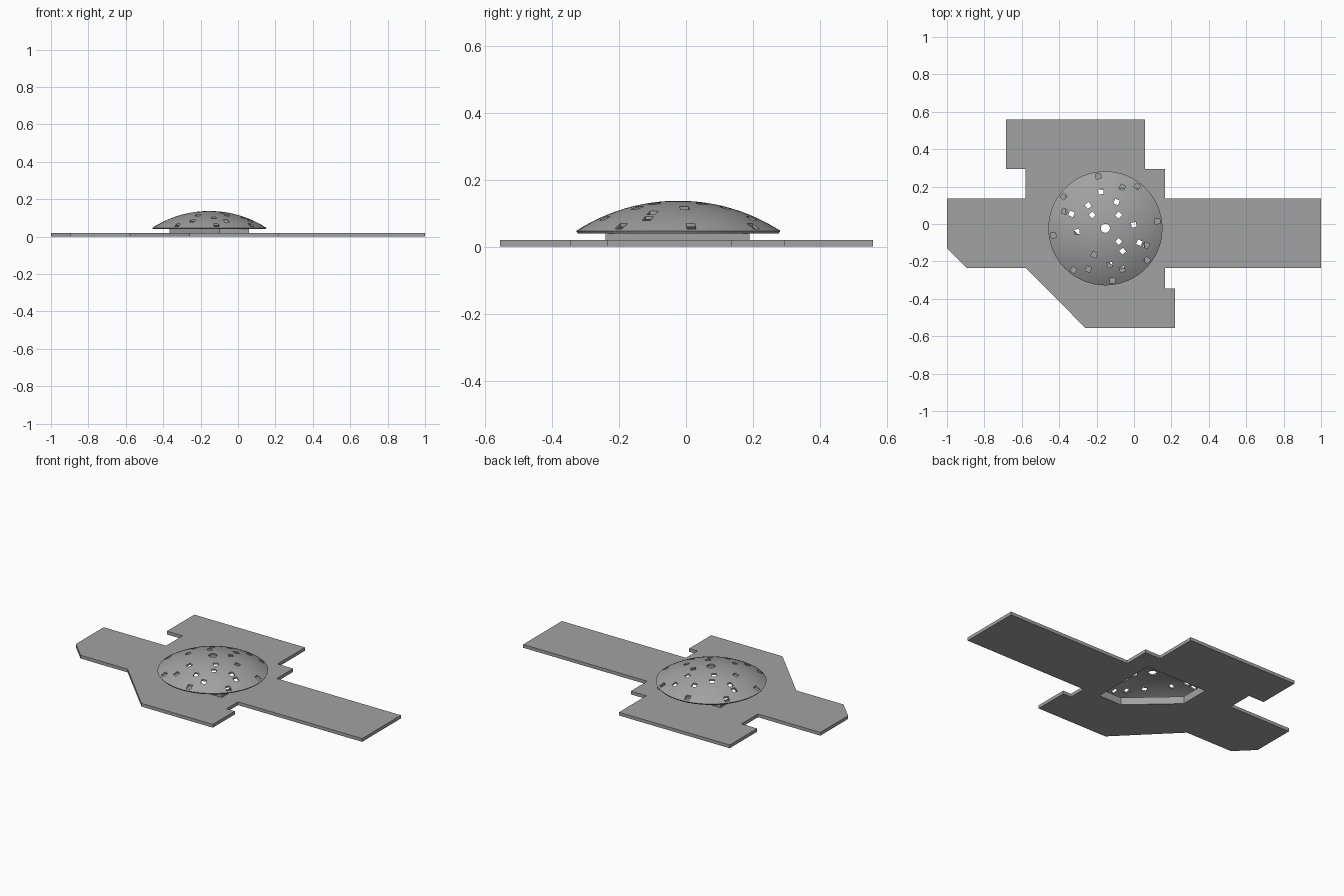
import bpy, bmesh, math
from mathutils import Matrix, Vector

cube = bpy.data.objects.get("Cube")
if cube:
    bpy.data.objects.remove(cube, do_unlink=True)

grey = bpy.data.materials.new("stone_grey")
grey.use_nodes = True
colour = (0.36, 0.36, 0.36, 1)
grey.diffuse_color = colour
grey.node_tree.nodes["Principled BSDF"].inputs["Base Color"].default_value = colour

CX, CY = -0.153, -0.023   # dome axis
RIM_R, RIM_Z, TOP_Z = 0.305, 0.047, 0.137
SPHERE_R = (RIM_R ** 2 + (TOP_Z - RIM_Z) ** 2) / (2 * (TOP_Z - RIM_Z))


def finish(name, bm):
    bmesh.ops.recalc_face_normals(bm, faces=bm.faces)
    mesh = bpy.data.meshes.new(name)
    bm.to_mesh(mesh)
    bm.free()
    mesh.materials.append(grey)
    obj = bpy.data.objects.new(name, mesh)
    bpy.context.collection.objects.link(obj)
    return obj


def prism(name, outline, z0, z1):
    bm = bmesh.new()
    face = bm.faces.new([bm.verts.new((x, y, z0)) for x, y in outline])
    up = bmesh.ops.extrude_face_region(bm, geom=[face])["geom"]
    verts = [v for v in up if isinstance(v, bmesh.types.BMVert)]
    bmesh.ops.translate(bm, verts=verts, vec=(0, 0, z1 - z0))
    return finish(name, bm)


def cut(obj, cutter):
    mod = obj.modifiers.new("opening", 'BOOLEAN')
    mod.operation, mod.solver, mod.object = 'DIFFERENCE', 'EXACT', cutter
    bpy.context.view_layer.objects.active = obj
    bpy.ops.object.modifier_apply(modifier=mod.name)


# Ground slab with stepped arms and clipped corners
slab = prism("ground_slab", [
    (-1, .137), (-.58, .137), (-.58, .295), (-.685, .295), (-.685, .558),
    (.06, .558), (.06, .295), (.165, .295), (.165, .137), (1, .137),
    (1, -.235), (.165, -.235), (.165, -.345), (.22, -.345), (.22, -.556),
    (-.26, -.556), (-.578, -.235), (-.895, -.235), (-1, -.13)], 0, 0.02)

# Five-sided collar under the dome, open through the slab
ring = [(.06, .19), (-.365, .19), (-.365, 0), (-.10, -.24), (.06, -.24)]
collar = prism("dome_collar", ring, 0.02, 0.045)
inner = [(CX + (x - CX) * 0.97, CY + (y - CY) * 0.97) for x, y in ring]
shaft = prism("shaft_cutter", inner, -0.1, 0.2)
for part in (slab, collar):
    cut(part, shaft)
bpy.data.objects.remove(shaft, do_unlink=True)

# Dome shell: a thin arc profile spun about the axis
STEPS, THICK = 12, 0.009
half = math.asin(RIM_R / SPHERE_R)
centre_z = TOP_Z - SPHERE_R
bm = bmesh.new()


def arc(radius):
    angles = [half * i / STEPS for i in range(STEPS + 1)]
    return [bm.verts.new((CX + radius * math.sin(a), CY, centre_z + radius * math.cos(a)))
            for a in angles]


profile = arc(SPHERE_R) + arc(SPHERE_R - THICK)[::-1]
edges = [bm.edges.new(pair) for pair in zip(profile, profile[1:])]
bmesh.ops.spin(bm, geom=profile + edges, cent=(CX, CY, 0), axis=(0, 0, 1),
               angle=math.tau, steps=64)
bmesh.ops.remove_doubles(bm, verts=bm.verts, dist=1e-5)
dome = finish("dome_shell", bm)

# Light openings: a round one on top and rings of square ones
bm = bmesh.new()
bmesh.ops.create_cone(bm, cap_ends=True, segments=32, radius1=0.024, radius2=0.024,
                      depth=0.3, matrix=Matrix.Translation((CX, CY, 0.1)))
rings = [  # radius, count, first angle, skipped positions
    (0.100, 4, 45, (2,)),
    (0.153, 6, 7, ()),
    (0.197, 6, 37, (0, 3)),
    (0.237, 8, 22.5, (0, 2, 4)),
    (0.281, 8, 7.7, ()),
]
for radius, count, first, skipped in rings:
    for i in range(count):
        if i in skipped:
            continue
        turn = Matrix.Rotation(math.radians(first + 360 * i / count), 4, 'Z')
        place = Matrix.Translation((CX, CY, 0.1)) @ turn @ Matrix.Translation((radius, 0, 0))
        bmesh.ops.create_cube(bm, size=1, matrix=place @ Matrix.Diagonal((0.027, 0.027, 0.3, 1)))
holes = finish("opening_cutter", bm)
cut(dome, holes)
bpy.data.objects.remove(holes, do_unlink=True)

bpy.ops.object.select_all(action='DESELECT')
dome.select_set(True)
bpy.context.view_layer.objects.active = dome
bpy.ops.object.shade_smooth_by_angle(angle=math.radians(30))
